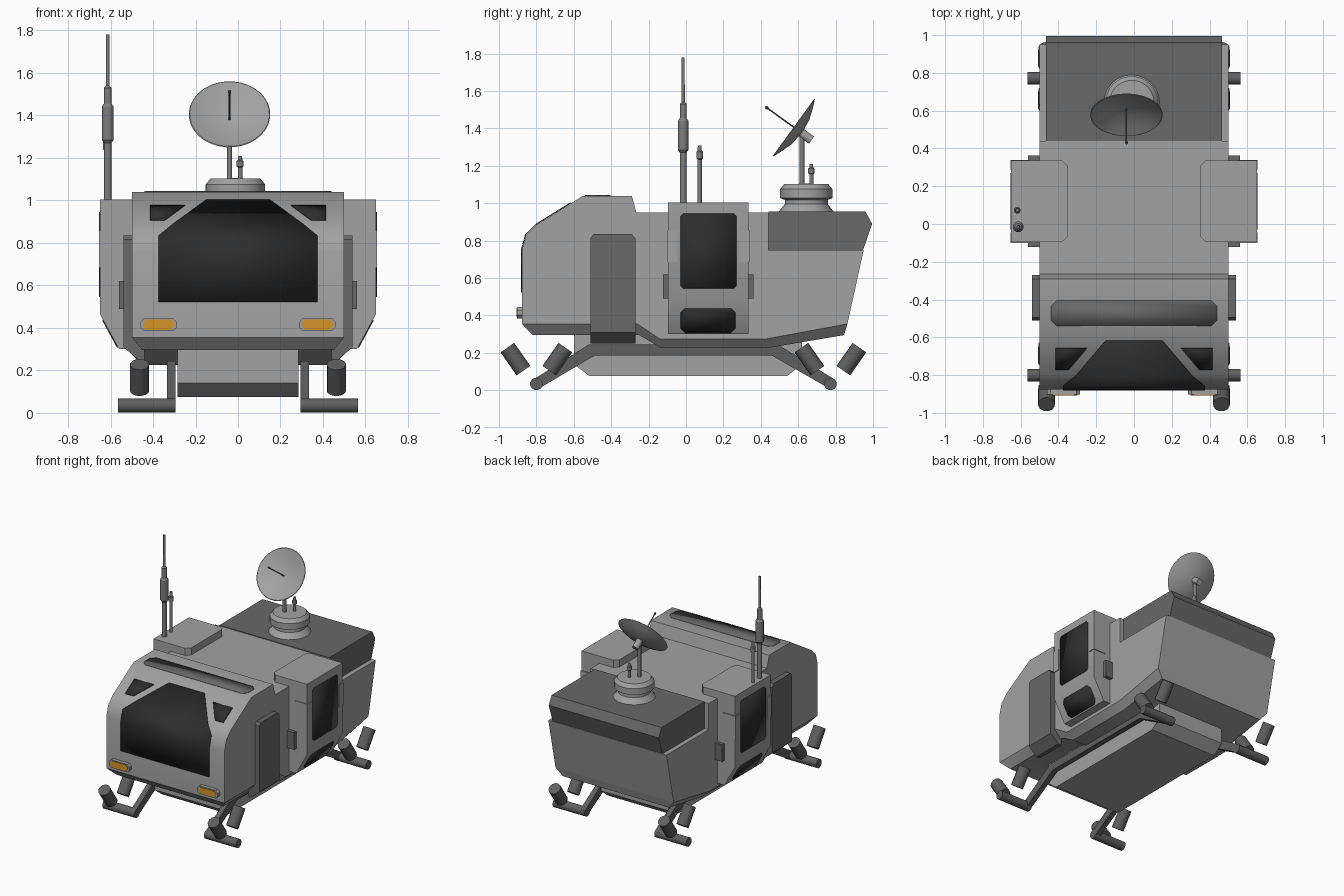
import bpy, bmesh, math
from mathutils import Vector

if "Cube" in bpy.data.objects:
    bpy.data.objects.remove(bpy.data.objects["Cube"])


def material(name, r, g, b):
    m = bpy.data.materials.new(name)
    m.diffuse_color = (r, g, b, 1)
    m.use_nodes = True
    m.node_tree.nodes["Principled BSDF"].inputs["Base Color"].default_value = m.diffuse_color
    return m


HULL = material("hull light grey", .36, .36, .36)
DARK = material("panel dark grey", .14, .14, .14)
METAL = material("landing gear grey", .115, .115, .115)
MAST = material("mast grey", .21, .21, .21)
GLASS = material("window black", .027, .027, .027)
AMBER = material("lamp amber", .66, .30, .02)


def finish(name, bm, mat, mirror=False, solid=0):
    bmesh.ops.recalc_face_normals(bm, faces=bm.faces)
    me = bpy.data.meshes.new(name)
    bm.to_mesh(me)
    bm.free()
    me.materials.append(mat)
    ob = bpy.data.objects.new(name, me)
    bpy.context.collection.objects.link(ob)
    bpy.ops.object.select_all(action='DESELECT')
    ob.select_set(True)
    bpy.context.view_layer.objects.active = ob
    bpy.ops.object.shade_smooth_by_angle(angle=math.radians(32))
    if solid:
        mod = ob.modifiers.new("thickness", 'SOLIDIFY')
        mod.thickness = solid
        mod.offset = 0
    if mirror:
        ob.modifiers.new("mirror", 'MIRROR').use_clip = False
    return ob


def loft(name, loops, mat, mirror=False):
    """Skin closed loops of equal length and cap both ends."""
    bm = bmesh.new()
    rows = [[bm.verts.new(p) for p in lp] for lp in loops]
    n = len(rows[0])
    for a, b in zip(rows, rows[1:]):
        for i in range(n):
            j = (i + 1) % n
            bm.faces.new((a[i], a[j], b[j], b[i]))
    bm.faces.new(rows[0])
    bm.faces.new(rows[-1])
    return finish(name, bm, mat, mirror)


def prism_x(name, pts, x0, x1, mat, mirror=False):
    return loft(name, [[(x, y, z) for y, z in pts] for x in (x0, x1)], mat, mirror)


def box(name, x0, x1, y0, y1, z0, z1, mat, mirror=False):
    return prism_x(name, [(y0, z0), (y1, z0), (y1, z1), (y0, z1)], x0, x1, mat, mirror)


def turned(name, rings, base, axis, mat, n=12, mirror=False):
    """Lathe (radius, distance) rings around an axis."""
    base, d = Vector(base), Vector(axis).normalized()
    u = d.orthogonal().normalized()
    v = d.cross(u)
    ang = [2 * math.pi * i / n for i in range(n)]
    return loft(name, [[base + d * t + (u * math.cos(a) + v * math.sin(a)) * r for a in ang]
                       for r, t in rings], mat, mirror)


def rod(name, p, q, r, mat, n=12, mirror=False):
    d = Vector(q) - Vector(p)
    return turned(name, [(r, 0), (r, d.length)], p, d, mat, n, mirror)


def cut_rect(a0, a1, b0, b1, c):
    """Rectangle with clipped corners."""
    return [(a0 + c, b0), (a1 - c, b0), (a1, b0 + c), (a1, b1 - c),
            (a1 - c, b1), (a0 + c, b1), (a0, b1 - c), (a0, b0 + c)]


def plate(name, pts, mat, mirror=False):
    bm = bmesh.new()
    bm.faces.new([bm.verts.new(p) for p in pts])
    return finish(name, bm, mat, mirror, .006)


# hull: side profile, front curve to rear notch
nose = [(-.877, .355), (-.877, .75), (-.855, .83), (-.80, .885), (-.55, 1.04)]
prism_x("hull", nose + [(-.29, 1.04), (-.265, .95), (.44, .95), (.44, .75), (.95, .75),
                        (.863, .355), (.43, .275), (-.14, .275), (-.26, .355)], -.5, .5, HULL)

# tapered skirt under the hull
skirt = [(-.877, .355, -.82, .295), (-.26, .355, -.25, .295), (-.14, .275, -.13, .225),
         (.43, .275, .43, .225), (.863, .355, .845, .295)]
loft("hull_skirt", [[(-.5, a, b), (.5, a, b), (.45, c, d), (-.45, c, d)]
                    for a, b, c, d in skirt], HULL)

# belly tank
prism_x("belly", [(-.6, .32), (-.6, .14), (-.515, .075), (.54, .075), (.62, .14), (.62, .26)],
        -.285, .285, HULL)

# rear cover and roof inlay
prism_x("rear_cover", [(.44, .75), (.44, .955), (.96, .955), (.995, .89), (.947, .75)],
        -.465, .465, DARK)
plate("roof_inlay", [(x, y, 1.041) for x, y in cut_rect(-.44, .44, -.54, -.405, .03)], DARK)


# windows that follow the nose curve
def nose_y(z):
    for (y0, z0), (y1, z1) in zip(nose, nose[1:]):
        if z <= z1:
            return y0 + (y1 - y0) * (z - z0) / (z1 - z0)


def nose_window(name, rows, mirror=False):
    bm = bmesh.new()
    v = [[bm.verts.new((x, nose_y(z) - .003, z + .002)) for x in (a, b)] for z, a, b in rows]
    for p, q in zip(v, v[1:]):
        bm.faces.new((p[0], p[1], q[1], q[0]))
    return finish(name, bm, GLASS, mirror, .005)


nose_window("windshield", [(z, -w, w) for z, w in
                           ((.52, .375), (.75, .375), (.83, .375), (.885, .307), (1.0, .15))])
nose_window("corner_window", [(.905, .345, .415), (.975, .25, .415)], True)

# head lamps: grey rim with amber lens
for nm, g, y, m in (("lamp_rim", 0, -.903, HULL), ("lamp_lens", .012, -.907, AMBER)):
    loft(nm, [[(x, yy, z) for x, z in cut_rect(.287 + g, .46 - g, .385 + g / 2, .445 - g / 2, .018)]
              for yy in (-.87, y)], m, True)

# side equipment panels
loft("side_panel", [[(x, y, z) for y, z in
                     [(-.51, zb), (-.27, zb), (-.27, .81), (-.29, .835), (-.495, .835), (-.51, .815)]]
                    for x, zb in ((.44, .25), (.47, .25), (.54, .31))], DARK, True)

# door pods
loft("door_pod", [[(x, y, z) for x, z in
                   [(xi, 1.005), (.65, 1.005), (.65, .465), (.56, .30), (xi, .30)]]
                  for y, xi in ((-.095, .38), (-.065, .35), (.305, .35), (.335, .38))], HULL, True)
plate("door_window", [(.651, y, z) for y, z in cut_rect(-.03, .27, .545, .945, .015)], GLASS, True)
plate("foot_window", [(.56 + (z - .30) * .545 + .002, y, z)
                      for y, z in cut_rect(-.03, .265, .308, .437, .025)], GLASS, True)
for y0, y1, h0, h1 in ((-.10, -.045, -.122, -.09), (.285, .34, .33, .362)):
    box("door_hinge_plate", .55, .655, y0, y1, .685, .855, HULL, True)
    box("door_grip", .49, .56, h0, h1, .49, .62, DARK, True)

# landing skids, feet and tilted thrusters
prism_x("skid_rail", [(-.82, .055), (-.785, .01), (-.49, .185), (.46, .185), (.765, .01),
                      (.80, .055), (.49, .245), (-.52, .245)], .295, .335, METAL, True)
for fy in (-.80, .772):
    rod("foot", (.295, fy, .034), (.565, fy, .034), .034, METAL, 12, True)
    for s in (-1, 1):
        c = fy + s * .112
        rod("thruster", (.463, c + s * .043, .228), (.463, c - s * .043, .105), .045, METAL, 12, True)

# dish turret
tx, ty = -.012, .643
turned("turret_base", [(.155, .945), (.115, .995), (.115, 1.018), (.14, 1.028), (.14, 1.075),
                       (.118, 1.102), (.01, 1.105)], (tx, ty, 0), (0, 0, 1), HULL, 24)
rod("dish_post", (-.04, .62, 1.09), (-.04, .62, 1.36), .013, MAST)
turned("sensor_post", [(.011, 1.09), (.011, 1.155), (.017, 1.16), (.017, 1.185), (.011, 1.19),
                       (.009, 1.21)], (.01, .67, 0), (0, 0, 1), MAST)

# dish with mount and feed rod
c, n = Vector((-.04, .578, 1.405)), Vector((0, -.81, .587))
turned("dish", [(.01, -.05), (.08, -.042), (.145, -.02), (.192, 0), (.188, .003),
                (.143, -.013), (.078, -.034), (.01, -.042)], c, n, HULL, 32)
rod("dish_mount", c - n * .115, c - n * .045, .024, HULL)
rod("feed_rod", c - n * .045, c + n * .18, .004, METAL, 8)
turned("feed_tip", [(.004, .172), (.008, .176), (.008, .186), (.004, .19)], c, n, METAL, 8)

# antennas on the left pod
turned("tall_antenna", [(.018, 1.0), (.018, 1.27), (.029, 1.285), (.029, 1.44), (.019, 1.455),
                        (.019, 1.53), (.009, 1.54), (.008, 1.78)], (-.613, -.015, 0), (0, 0, 1), MAST)
turned("short_antenna", [(.012, 1.0), (.012, 1.235), (.018, 1.24), (.018, 1.275), (.012, 1.28),
                         (.01, 1.31)], (-.618, .073, 0), (0, 0, 1), MAST)
